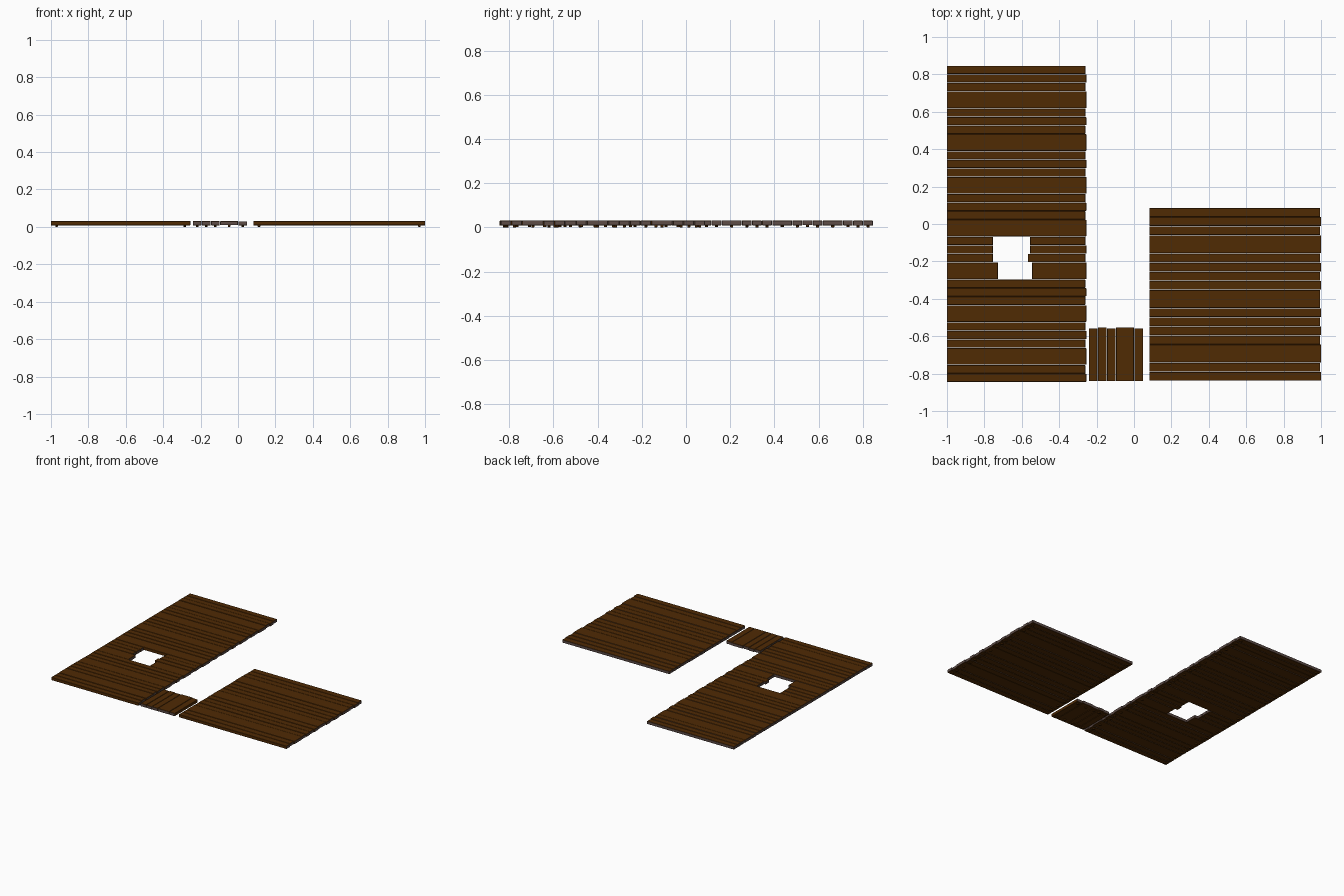
import bpy, bmesh, random

if "Cube" in bpy.data.objects:
    bpy.data.objects.remove(bpy.data.objects["Cube"])
random.seed(4)


def material(name, rgb):
    m = bpy.data.materials.new(name)
    m.diffuse_color = (*rgb, 1)
    m.use_nodes = True
    m.node_tree.nodes["Principled BSDF"].inputs["Base Color"].default_value = m.diffuse_color
    return m


WOOD = material("dark brown wood", (0.08, 0.0235, 0.0012))
CUT = material("grey brown end grain", (0.11, 0.072, 0.062))
BOTTOM, TOP, GAP = 0.009, 0.031, 0.0022


def add_box(bm, x0, x1, y0, y1, z0, z1, is_cut=None):
    """Box; faces whose normal passes is_cut get the end grain colour."""
    vs = [bm.verts.new((x, y, z)) for x in (x0, x1) for y in (y0, y1) for z in (z0, z1)]
    for q in ((0, 1, 3, 2), (4, 6, 7, 5), (0, 4, 5, 1), (2, 3, 7, 6), (0, 2, 6, 4), (1, 5, 7, 3)):
        f = bm.faces.new([vs[i] for i in q])
        f.normal_update()
        if is_cut and is_cut(f.normal):
            f.material_index = 1


def add_plank(bm, along, a0, a1, b0, b1, pegs, step):
    """Plank running from a0 to a1 along the axis, b0 to b1 across it."""
    def put(p0, p1, q0, q1, z0, z1, is_cut=None):
        if along == 0:
            add_box(bm, p0, p1, q0, q1, z0, z1, is_cut)
        else:
            add_box(bm, q0, q1, p0, p1, z0, z1, is_cut)
    dz = random.uniform(-0.001, 0.001)
    # both ends and one sawn long side are grey
    put(a0, a1, b0, b1, BOTTOM + dz, TOP + dz,
        lambda n: abs(n[along]) > 0.9 or n[1 - along] * step < -0.9)
    # small nail tips below the plank
    mid = (b0 + b1) / 2
    for a in pegs:
        put(a - 0.007, a + 0.007, mid - 0.007, mid + 0.007, 0.002 * random.random(), BOTTOM + 0.004)


def finish(name, bm):
    me = bpy.data.meshes.new(name)
    bm.to_mesh(me)
    bm.free()
    me.materials.append(WOOD)
    me.materials.append(CUT)
    ob = bpy.data.objects.new(name, me)
    bpy.context.collection.objects.link(ob)
    bev = ob.modifiers.new("worn edges", 'BEVEL')
    bev.width, bev.segments = 0.0015, 1


def deck(name, along, a0, a1, start, end, pattern, holes={}):
    """Row of narrow (n) and wide (W) planks laid from start to end."""
    unit = (end - start) / sum(2 if c == 'W' else 1 for c in pattern)
    step = 1 if end > start else -1
    bm = bmesh.new()
    b = start
    for i, c in enumerate(pattern):
        b2 = b + unit * (2 if c == 'W' else 1)
        lo, hi = sorted((b + step * GAP / 2, b2 - step * GAP / 2))
        e1 = a1 - (0.005 if i % 2 == 0 else 0)
        if i in holes:
            h0, h1 = holes[i]
            add_plank(bm, along, a0, h0, lo, hi, [a0 + 0.03], step)
            add_plank(bm, along, h1, e1, lo, hi, [a1 - 0.03], step)
        else:
            add_plank(bm, along, a0, e1, lo, hi, [a0 + 0.03, a1 - 0.03], step)
        b = b2
    finish(name, bm)


# long deck on the left, with a ragged hole broken through four planks
deck("long_deck", 0, -1.0, -0.255, 0.847, -0.845, "nnnW" * 7 + "nn",
     {16: (-0.754, -0.556), 17: (-0.754, -0.556),
      18: (-0.754, -0.567), 19: (-0.727, -0.545)})
# short walkway joining the decks
deck("walkway", 1, -0.84, -0.553, -0.243, 0.05, "nnnWn")
# square deck on the right
deck("square_deck", 0, 0.082, 1.0, 0.086, -0.839, "nnnW" + "nnnnW" * 2 + "nn")
